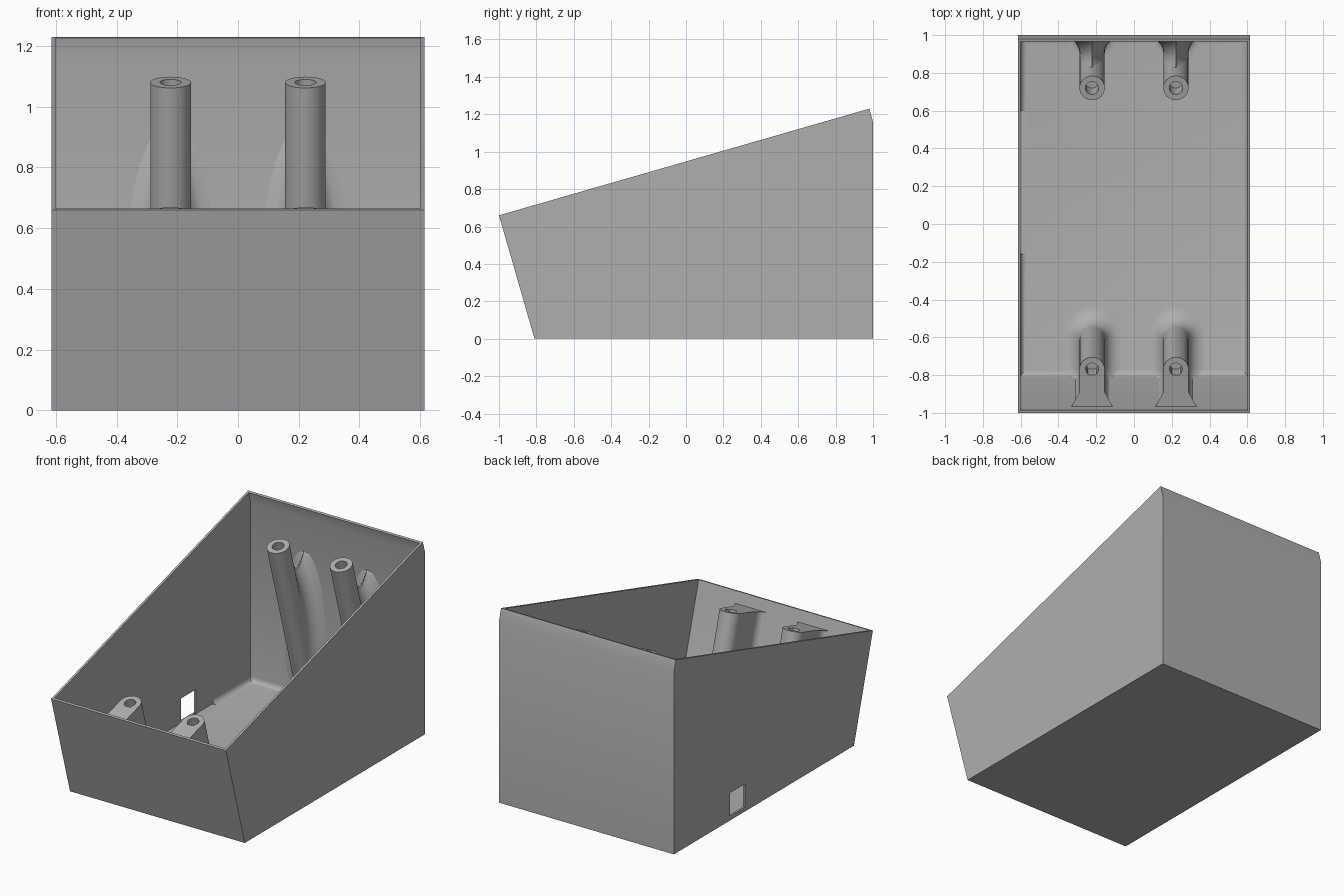
import bpy, bmesh, math
from mathutils import Vector

if "Cube" in bpy.data.objects:
    bpy.data.objects.remove(bpy.data.objects["Cube"], do_unlink=True)

GREY = bpy.data.materials.new("plain_grey")
GREY.use_nodes = True
GREY.diffuse_color = (0.43, 0.43, 0.43, 1)
GREY.node_tree.nodes["Principled BSDF"].inputs["Base Color"].default_value = (0.43, 0.43, 0.43, 1)

TILT = math.atan2(0.57, 1.98)      # slope of the open top
LEAN = math.tan(TILT)
FLOOR, BACK = 0.02, 0.985          # inner faces
POST_R, HOLE_R, FILLET = 0.067, 0.035, 0.08
POST_X = 0.222


def make_object(name, bm):
    bmesh.ops.recalc_face_normals(bm, faces=bm.faces)
    mesh = bpy.data.meshes.new(name)
    bm.to_mesh(mesh)
    bm.free()
    mesh.materials.append(GREY)
    obj = bpy.data.objects.new(name, mesh)
    bpy.context.collection.objects.link(obj)
    return obj


def select(obj):
    bpy.ops.object.select_all(action="DESELECT")
    obj.select_set(True)
    bpy.context.view_layer.objects.active = obj


def smooth(obj):
    select(obj)
    bpy.ops.object.shade_smooth_by_angle(angle=math.radians(30))


def prism(points, half_width):
    """Side profile of (y, z) points extruded across x."""
    bm = bmesh.new()
    face = bm.faces.new([bm.verts.new((-half_width, y, z)) for y, z in points])
    made = bmesh.ops.extrude_face_region(bm, geom=[face])["geom"]
    bmesh.ops.translate(bm, vec=(2 * half_width, 0, 0),
                        verts=[v for v in made if isinstance(v, bmesh.types.BMVert)])
    return bm


def box(low, high):
    bm = bmesh.new()
    bmesh.ops.create_cube(bm, size=1)
    for v in bm.verts:
        v.co = [(a + b) / 2 + c * (b - a) for a, b, c in zip(low, high, v.co)]
    return bm


def cut(obj, bm):
    """Subtract a temporary solid from an object."""
    cutter = make_object("cutter", bm)
    cutter.hide_render = True
    mod = obj.modifiers.new("cut", "BOOLEAN")
    mod.operation, mod.solver, mod.object = "DIFFERENCE", "EXACT", cutter
    select(obj)
    bpy.ops.object.modifier_apply(modifier=mod.name)
    bpy.data.objects.remove(cutter, do_unlink=True)


# Hollow sloped shell with rounded floor edges
shell = make_object("shell", prism(
    [(-0.81, 0), (1, 0), (1, 1.16), (0.98, 1.23), (-1, 0.66)], 0.615))
inside = prism([(-0.80, FLOOR), (BACK, FLOOR), (BACK, 1.157), (0.944, 1.3), (-1.002, 0.72)], 0.601)
bmesh.ops.recalc_face_normals(inside, faces=inside.faces)
low_edges = [e for e in inside.edges if all(v.co.z < FLOOR + 0.001 for v in e.verts)]
bmesh.ops.bevel(inside, geom=low_edges, offset=0.032, segments=5, profile=0.5, affect="EDGES")
cut(shell, inside)

# Side port, with the floor rounding cleared around it
cut(shell, box((-0.6012, -0.16, FLOOR + 0.0002), (-0.55, 0.6, 0.2)))
cut(shell, box((-0.7, 0.285, 0.028), (-0.56, 0.435, 0.175)))
smooth(shell)


def round_outline(r):
    return [(r * math.cos(i * math.tau / 40), r * math.sin(i * math.tau / 40)) for i in range(40)]


def webbed_outline(r, reach=0.21, flare=0.045):
    """Half round towards the back, flared web towards the front wall."""
    pts = [(r * math.cos(i * math.pi / 20), r * math.sin(i * math.pi / 20)) for i in range(21)]
    side = [(r, -0.07)]
    for i in range(7):
        a = i * math.pi / 12
        side.append((r + flare * (1 - math.cos(a)), -reach + flare * (1 - math.sin(a))))
    return pts + [(-x, y) for x, y in side] + side[::-1]


def make_post(name, x, y, z, outline):
    """Leaning hollow post whose top is parallel to the sloped rim."""
    axis = Vector((0, math.sin(TILT), -math.cos(TILT)))
    across = Vector((0, math.cos(TILT), math.sin(TILT)))
    top = Vector((x, y, z))
    rings = []
    # Level rings, widening into the floor
    heights = [FILLET * (i / 8) ** 2 for i in range(9)]
    span = z - 0.1 - FLOOR - FILLET
    heights += [FILLET + span * i / 10 for i in range(1, 11)]
    for h in heights:
        near = max(0, FILLET - h)
        widen = FILLET - math.sqrt(FILLET ** 2 - near ** 2)
        cy = y + (z - FLOOR - h) * LEAN
        rings.append([Vector((x + u, min(cy + v / math.cos(TILT), BACK + 0.006), FLOOR + h))
                      for u, v in outline(POST_R + widen)])
    # Sloped top and the screw hole
    rim = outline(POST_R)
    rings.append([top + Vector((u, 0, 0)) + across * v for u, v in rim])
    for depth in (0, 0.12):
        ring = []
        for u, v in rim:
            k = HOLE_R / math.hypot(u, v)
            ring.append(top + Vector((u * k, 0, 0)) + across * v * k + axis * depth)
        rings.append(ring)
    bm = bmesh.new()
    loops = [[bm.verts.new(p) for p in ring] for ring in rings]
    for a, b in zip(loops, loops[1:]):
        for i in range(len(a)):
            j = (i + 1) % len(a)
            bm.faces.new((a[i], a[j], b[j], b[i]))
    bm.faces.new(loops[0])
    bm.faces.new(loops[-1])
    smooth(make_object(name, bm))


def make_fillet(name, x, y, z):
    """Concave blend between a back post and the back wall."""
    bm = bmesh.new()
    rows, cols = 60, 16
    reach = POST_R + FILLET
    top_z = z - (BACK - y - POST_R - 2 * FILLET) / -LEAN
    top_z = z - ((BACK - y) - (POST_R + 2 * FILLET)) / LEAN
    grid = []
    for i in range(rows + 1):
        h = FLOOR + (top_z - FLOOR) * i / rows
        cy = y + (z - h) * LEAN
        gap = BACK - cy - FILLET
        s = math.sqrt(max(0, reach ** 2 - gap ** 2))
        start = cy + gap * POST_R / reach
        row = []
        for j in range(cols + 1):
            py = start + (BACK - start) * j / cols
            d = py - (BACK - FILLET)
            row.append((max(0, s - math.sqrt(max(0, FILLET ** 2 - d * d))), py, h))
        grid.append(row)
    for side in (-1, 1):
        verts = [[bm.verts.new((x + side * w, py, h)) for w, py, h in row] for row in grid]
        for i in range(rows):
            for j in range(cols):
                cells = [(i, j), (i, j + 1), (i + 1, j + 1), (i + 1, j)]
                if any(grid[a][b][0] > 0 for a, b in cells):
                    order = cells if side < 0 else cells[::-1]
                    bm.faces.new([verts[a][b] for a, b in order])
    bmesh.ops.delete(bm, geom=[v for v in bm.verts if not v.link_faces], context="VERTS")
    bmesh.ops.remove_doubles(bm, verts=bm.verts, dist=0.0001)
    smooth(make_object(name, bm))


# Four mounting posts
for side, label in ((-1, "right"), (1, "left")):
    px = side * POST_X
    make_post("front_post_" + label, px, -0.77, 0.65, webbed_outline)
    make_post("back_post_" + label, px, 0.72, 1.08, round_outline)
    make_fillet("back_post_fillet_" + label, px, 0.72, 1.08)
